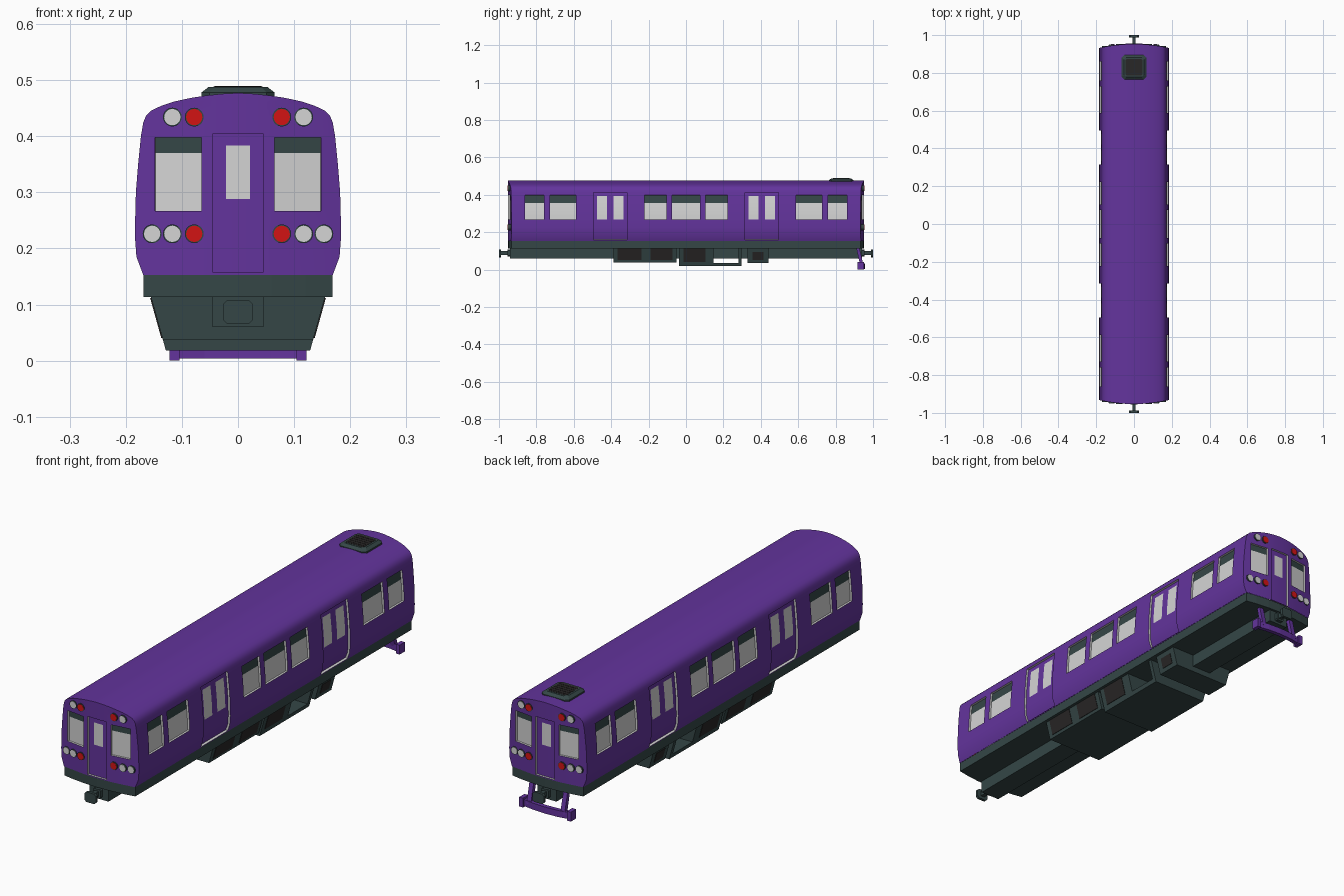
import bpy, bmesh, math

if "Cube" in bpy.data.objects:
    bpy.data.objects.remove(bpy.data.objects["Cube"])

def material(name, rgb):
    m = bpy.data.materials.new(name)
    m.diffuse_color = (*rgb, 1)
    m.use_nodes = True
    m.node_tree.nodes["Principled BSDF"].inputs["Base Color"].default_value = m.diffuse_color
    return m

PURPLE = material("purple paint", (0.125, 0.034, 0.335))
TEAL = material("dark teal", (0.035, 0.062, 0.062))
LIGHT = material("light grey", (0.66, 0.66, 0.66))
RED = material("lamp red", (0.65, 0.007, 0.007))
DARK = material("vent black", (0.022, 0.02, 0.02))

def add_object(name, bm, *mats, smooth=False):
    bmesh.ops.recalc_face_normals(bm, faces=bm.faces)
    me = bpy.data.meshes.new(name)
    bm.to_mesh(me)
    bm.free()
    for m in mats:
        me.materials.append(m)
    ob = bpy.data.objects.new(name, me)
    bpy.context.collection.objects.link(ob)
    if smooth:
        bpy.ops.object.select_all(action='DESELECT')
        ob.select_set(True)
        bpy.context.view_layer.objects.active = ob
        bpy.ops.object.shade_smooth_by_angle(angle=math.radians(30))
    return ob

def prism(name, pts, axis, a, b, mat, scale=1.0, centre=(0, 0)):
    """Extrude a 2D outline along an axis from a to b; the far end may be scaled."""
    place = {'x': lambda p, t: (t, p[0], p[1]),
             'y': lambda p, t: (p[0], t, p[1]),
             'z': lambda p, t: (p[0], p[1], t)}[axis]
    bm = bmesh.new()
    far = [tuple(c + (v - c) * scale for v, c in zip(p, centre)) for p in pts]
    lo = [bm.verts.new(place(p, a)) for p in pts]
    hi = [bm.verts.new(place(p, b)) for p in far]
    bm.faces.new(lo)
    bm.faces.new(hi)
    for i in range(len(pts)):
        j = (i + 1) % len(pts)
        bm.faces.new((lo[i], lo[j], hi[j], hi[i]))
    return add_object(name, bm, mat)

def rect(x0, x1, y0, y1, c=0.0):
    if not c:
        return [(x0, y0), (x1, y0), (x1, y1), (x0, y1)]
    return [(x0 + c, y0), (x1 - c, y0), (x1, y0 + c), (x1, y1 - c),
            (x1 - c, y1), (x0 + c, y1), (x0, y1 - c), (x0, y0 + c)]

# ---- Car body: one skin of side strips and bowed ends, with recessed openings
PROFILE = [(.153, .169), (.185, .181), (.225, .184), (.30, .182), (.35, .178), (.40, .173),
           (.424, .169), (.436, .164), (.446, .154), (.454, .137), (.4615, .115), (.468, .085),
           (.4725, .057), (.4755, .028), (.477, 0)]

def half_width(z):
    for (z0, w0), (z1, w1) in zip(PROFILE, PROFILE[1:]):
        if z <= z1:
            return w0 + (w1 - w0) * (z - z0) / (z1 - z0)
    return 0.0

def end_y(x):
    return .953 - .02 * (x / .18) ** 2

ZS = sorted({p[0] for p in PROFILE} | {.157, .267, .288, .357, .37, .383, .393, .398, .405, .413})
SIDE_WINDOWS = [(-.0745, .0745), (.104, .222), (.588, .728), (.76, .861)]
DOOR = (.315, .495)
DOOR_GLASS = [(.334, .388), (.422, .476)]
edges = [v for pair in SIDE_WINDOWS + [DOOR] + DOOR_GLASS for v in pair]
YS = sorted({s * v for v in edges for s in (-1, 1)})
XS = [-.2, -.148, -.065, -.045, -.022, .022, .045, .065, .148, .2]

def side_cell(y, z):
    """Return (opening key, material slot) for a point on the side."""
    a = abs(y)
    if DOOR[0] < a < DOOR[1] and .157 < z < .413:
        glass = .267 < z < .393 and any(p < a < q for p, q in DOOR_GLASS)
        return ('door', y > 0), 2 if glass else 0
    for i, (p, q) in enumerate(SIDE_WINDOWS):
        if p < a < q and .267 < z < .398:
            return (i, y > 0), 1 if z > .357 else 2
    return None, 0

def end_cell(x, z):
    a = abs(x)
    if a < .045 and .157 < z < .405:
        return ('door', 0), 2 if a < .022 and .288 < z < .383 else 0
    if .065 < a < .148 and .267 < z < .398:
        return ('cab', x > 0), 1 if z > .37 else 2
    return None, 0

bm = bmesh.new()
cache, openings = {}, {}

def vert(x, y, z):
    key = (round(x, 5), round(y, 5), round(z, 5))
    if key not in cache:
        cache[key] = bm.verts.new(key)
    return cache[key]

def cell(corners, key, slot):
    vs = list(dict.fromkeys(vert(*c) for c in corners))
    if len(vs) < 3:
        return
    f = bm.faces.new(vs)
    f.material_index = slot
    if key:
        openings.setdefault(key, []).append(f)

for z0, z1 in zip(ZS, ZS[1:]):
    w0, w1, zm = half_width(z0), half_width(z1), (z0 + z1) / 2
    for s in (-1, 1):
        lo = [-end_y(w0)] + YS + [end_y(w0)]
        hi = [-end_y(w1)] + YS + [end_y(w1)]
        for i in range(len(lo) - 1):
            k, m = side_cell((lo[i] + lo[i + 1]) / 2, zm)
            cell([(s * w0, lo[i], z0), (s * w0, lo[i + 1], z0),
                  (s * w1, hi[i + 1], z1), (s * w1, hi[i], z1)], k and ('side', s, k), m)
        for xa, xb in zip(XS, XS[1:]):
            a0, b0 = (max(-w0, min(w0, x)) for x in (xa, xb))
            a1, b1 = (max(-w1, min(w1, x)) for x in (xa, xb))
            k, m = end_cell((xa + xb) / 2, zm)
            cell([(a0, s * end_y(a0), z0), (b0, s * end_y(b0), z0),
                  (b1, s * end_y(b1), z1), (a1, s * end_y(a1), z1)], k and ('end', s, k), m)

bmesh.ops.recalc_face_normals(bm, faces=bm.faces)
bm.normal_update()
for key, faces in openings.items():
    rim = bmesh.ops.inset_region(bm, faces=faces, thickness=0, depth=-.009, use_boundary=True)
    for f in rim['faces']:
        f.material_index = 2
add_object("car_body", bm, PURPLE, TEAL, LIGHT, smooth=True)

# ---- Skirt band under the body, with bowed ends, and the centre sill
bow = [(x, end_y(x) - .002) for x in (.168, .12, .06, 0, -.06, -.12, -.168)]
prism("skirt_band", bow + [(-x, -y) for x, y in bow], 'z', .113, .153, TEAL)
prism("centre_sill", rect(-.045, .045, .06, .115), 'y', -.94, .94, TEAL)

# ---- Underfloor equipment with sloping sides
def slope(z):
    return .128 + (z - .016) * .278

def equipment(name, y0, y1, z0, z1=.114):
    a, b = slope(z0), slope(z1)
    prism(name, [(-a, z0), (a, z0), (b, z1), (-b, z1)], 'y', y0, y1, TEAL)

def vent(name, y0, y1, z0, z1):
    for s in (-1, 1):
        pts = [(s * (slope(z) + d), z) for z, d in ((z0, -.004), (z0, .002), (z1, .002), (z1, -.004))]
        prism(name, pts, 'y', y0, y1, DARK)

equipment("equipment_case", -.388, -.05, .038)
equipment("battery_case", -.037, .147, .018)
equipment("open_bay_floor", .147, .28, .018, .036)
equipment("open_bay_end", .28, .297, .018)
equipment("small_case", .33, .44, .035)
vent("case_vent", -.366, -.238, .05, .112)
vent("case_vent", -.19, -.072, .05, .112)
vent("battery_vent", -.013, .104, .04, .112)
vent("small_vent", .355, .415, .052, .094)

# ---- Couplers and end lamps, the same at both ends
def disc(name, x, y, z, r, depth, mat):
    pts = [(x + r * math.cos(i * math.tau / 20), z + r * math.sin(i * math.tau / 20)) for i in range(20)]
    prism(name, pts, 'y', y - depth, y + depth, mat)

for s in (-1, 1):
    prism("coupler_shaft", rect(-.009, .009, .078, .1), 'y', s * .93, s * .99, TEAL)
    prism("coupler_collar", rect(-.018, .018, .07, .108, .005), 'y', s * .935, s * .955, TEAL)
    prism("coupler_head", rect(-.027, .027, .065, .108, .008), 'y', s * .988, s, TEAL)
    for x, z, mat in ((.117, .434, LIGHT), (.078, .434, RED), (.153, .226, LIGHT),
                      (.117, .226, LIGHT), (.078, .226, RED)):
        for side in (-1, 1):
            y = s * (end_y(x) - .002)
            disc("lamp_rim", side * x, y, z, .0168, .005, TEAL)
            disc("lamp_lens", side * x, y, z, .0145, .0065, mat)

# ---- Rear guard: bowed bar, end plates and two raked struts
xs = [.112, .06, 0, -.06, -.112]
outer = [(x, .957 - 1.0 * x * x) for x in xs]
prism("guard_bar", outer + [(x, y - .018) for x, y in reversed(outer)], 'z', .004, .032, PURPLE)
for s in (-1, 1):
    x0, x1 = sorted((s * .104, s * .122))
    prism("guard_end", rect(x0, x1, .918, .953), 'z', 0, .04, PURPLE)
    x0, x1 = sorted((s * .07, s * .09))
    prism("guard_strut", [(.91, .116), (.927, .116), (.95, .02), (.932, .02)], 'x', x0, x1, PURPLE)

# ---- Roof ventilator with a dark grille
prism("vent_base", rect(-.065, .065, .765, .895, .014), 'z', .462, .478, TEAL)
prism("vent_cap", rect(-.065, .065, .765, .895, .014), 'z', .478, .488, TEAL, .8, (0, .83))
prism("vent_grille", rect(-.044, .044, .786, .874, .006), 'z', .485, .4888, DARK)
for i in range(5):
    y = .798 + i * .016
    prism("vent_slat", rect(-.042, .042, y - .002, y + .002), 'z', .488, .4898, DARK)
